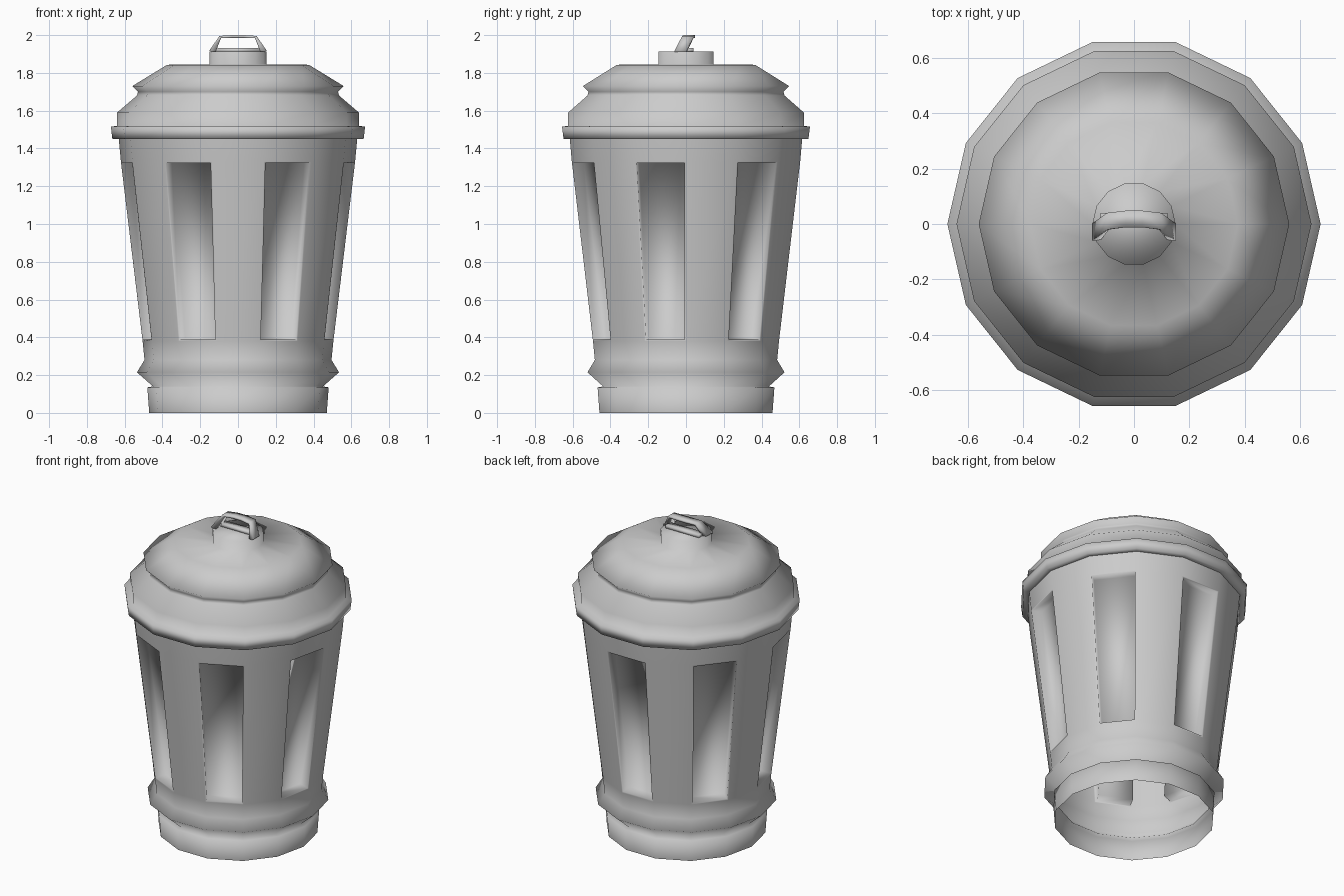
import bpy, bmesh, math
from mathutils import Vector

SIDES = 14

cube = bpy.data.objects.get("Cube")
if cube:
    bpy.data.objects.remove(cube)

metal = bpy.data.materials.new("light grey metal")
metal.use_nodes = True
GREY = (0.6, 0.6, 0.6, 1)
metal.diffuse_color = GREY
metal.node_tree.nodes["Principled BSDF"].inputs["Base Color"].default_value = GREY


def finish(bm, name, smooth=True):
    mesh = bpy.data.meshes.new(name)
    bmesh.ops.recalc_face_normals(bm, faces=bm.faces)
    for f in bm.faces:
        f.smooth = smooth
    bm.to_mesh(mesh)
    bm.free()
    mesh.materials.append(metal)
    obj = bpy.data.objects.new(name, mesh)
    bpy.context.collection.objects.link(obj)
    return obj


def lathe(profile, cap=False):
    """Revolve (radius, height) points; returns the mesh and its rows of faces."""
    bm = bmesh.new()
    rings = []
    for r, z in profile:
        angles = [2 * math.pi * i / SIDES for i in range(SIDES)]
        rings.append([bm.verts.new((r * math.cos(a), r * math.sin(a), z)) for a in angles])
    rows = []
    for low, high in zip(rings, rings[1:]):
        rows.append([bm.faces.new((low[i], low[(i + 1) % SIDES], high[(i + 1) % SIDES], high[i]))
                     for i in range(SIDES)])
    if cap:
        bm.faces.new(rings[-1])
    return bm, rows


# Open-bottomed can with a foot ring, a flared band and a tapered wall
bm, rows = lathe([(0.47, 0), (0.48, 0.135), (0.45, 0.14), (0.535, 0.215),
                  (0.495, 0.28), (0.505, 0.38), (0.62, 1.33), (0.632, 1.46)])
# Every second wall face is pushed in as a deep flute
for face in rows[5][1::2]:
    normal = face.normal.copy() if face.normal.length else None
    face.normal_update()
    normal = face.normal.copy()
    if normal.dot(face.calc_center_median()) < 0:
        normal.negate()
    bmesh.ops.inset_individual(bm, faces=[face], thickness=0.012)
    floor = bmesh.ops.extrude_discrete_faces(bm, faces=[face])["faces"][0]
    for v in floor.verts:
        v.co -= normal * 0.065
finish(bm, "can_body")

# Lid with a rolled rim, a waist and a shallow dome
bm, rows = lathe([(0.63, 1.45), (0.665, 1.45), (0.673, 1.515), (0.64, 1.52), (0.64, 1.59),
                  (0.535, 1.68), (0.53, 1.7), (0.56, 1.73), (0.375, 1.843),
                  (0.15, 1.845), (0.15, 1.912)], cap=True)
finish(bm, "lid")

# Arched handle: a strap swept over feet and top corners, leaning back
arch = [(0.137, -0.03, 1.91), (0.094, 0.01, 1.99), (0.03, 0.018, 1.993)]
arch += [(-x, y, z) for x, y, z in reversed(arch)]
bm = bmesh.new()
sections = []
for i, p in enumerate(arch):
    before, after = Vector(arch[max(i - 1, 0)]), Vector(arch[min(i + 1, len(arch) - 1)])
    run = after - before
    out = Vector((run.z, 0, -run.x)).normalized()
    half = 0.007 if 0 < i < len(arch) - 1 else 0.017
    sections.append([bm.verts.new(Vector(p) + out * s * half + Vector((0, t * 0.03, 0)))
                     for s, t in ((-1, -1), (1, -1), (1, 1), (-1, 1))])
for a, b in zip(sections, sections[1:]):
    for k in range(4):
        bm.faces.new((a[k], a[(k + 1) % 4], b[(k + 1) % 4], b[k]))
bm.faces.new(sections[0])
bm.faces.new(sections[-1])
finish(bm, "handle_arch")

# Low bar behind the handle feet
bm = bmesh.new()
bmesh.ops.create_cube(bm, size=1)
for v in bm.verts:
    v.co = (v.co.x * 0.24, 0.015 + v.co.y * 0.05, 1.92 + v.co.z * 0.022)
finish(bm, "handle_base")
